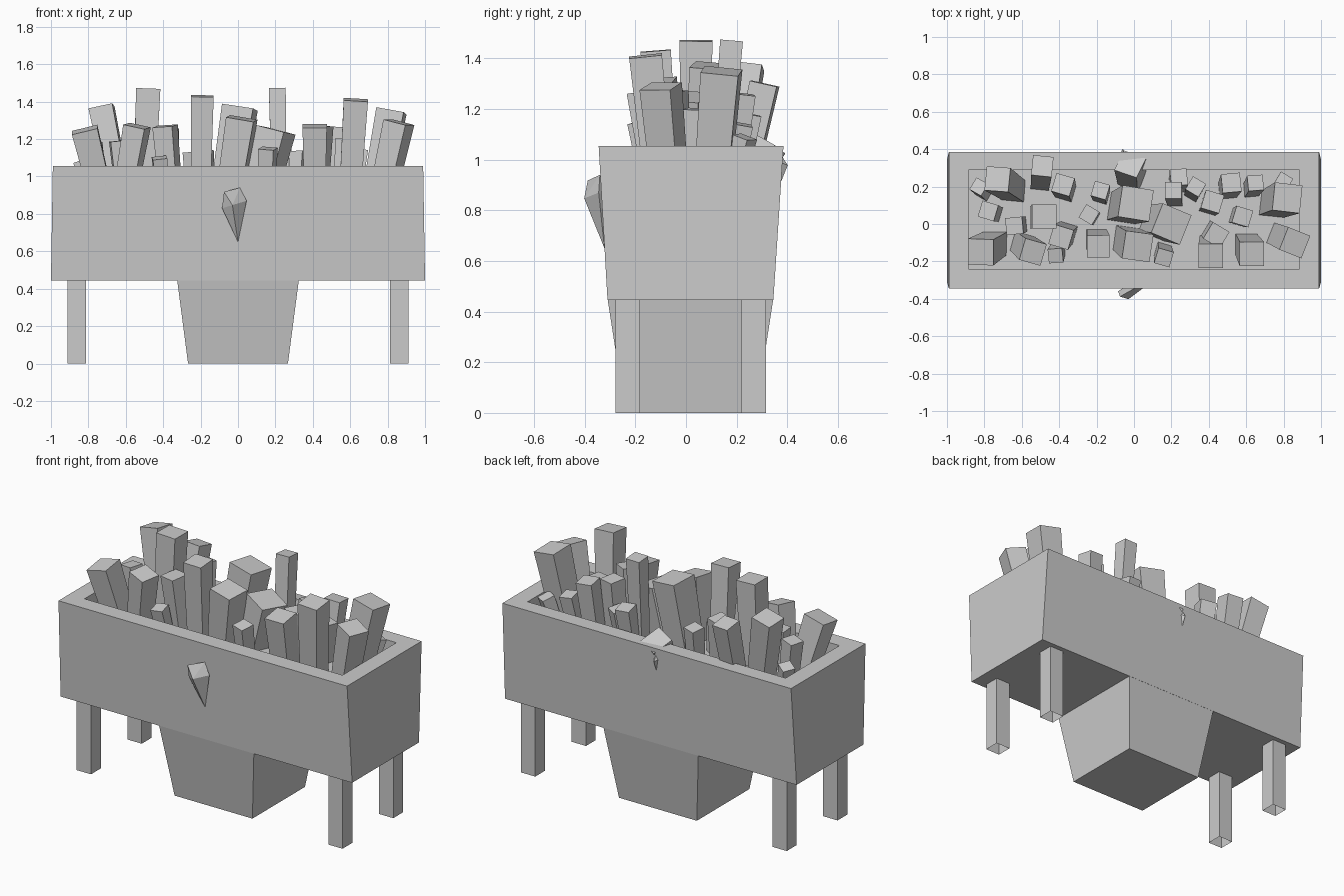
import bpy, bmesh
from mathutils import Vector


def finish(name, bm):
    bmesh.ops.recalc_face_normals(bm, faces=bm.faces)
    mesh = bpy.data.meshes.new(name)
    bm.to_mesh(mesh)
    bm.free()
    ob = bpy.data.objects.new(name, mesh)
    bpy.context.collection.objects.link(ob)
    return ob


def rings(name, levels, cap_start=True, cap_end=True):
    """Skin rectangles (x0, x1, y0, y1, z) one after another."""
    bm = bmesh.new()
    loops = [[bm.verts.new(p) for p in ((a, c, z), (b, c, z), (b, d, z), (a, d, z))]
             for a, b, c, d, z in levels]
    for lo, hi in zip(loops, loops[1:]):
        for i in range(4):
            j = (i + 1) % 4
            bm.faces.new((lo[i], lo[j], hi[j], hi[i]))
    if cap_start:
        bm.faces.new(loops[0])
    if cap_end:
        bm.faces.new(loops[-1])
    return finish(name, bm)


def hull(name, points):
    bm = bmesh.new()
    for p in points:
        bm.verts.new(p)
    bmesh.ops.convex_hull(bm, input=bm.verts)
    return finish(name, bm)


def shard(name, base, top, width, turn):
    """Square crystal whose end face is square to its leaning axis."""
    base, top = Vector(base), Vector(top)
    axis = (top - base).normalized()
    side = Vector((1, turn, 0)).normalized()
    side = (side - axis * side.dot(axis)).normalized()
    other = axis.cross(side)
    corners = ((-1, -1), (1, -1), (1, 1), (-1, 1))
    pts = [c + (side * i + other * j) * w / 2
           for c, w in ((base, width * 0.88), (top, width)) for i, j in corners]
    return hull(name, pts)


# Trough with a thick rim and sunken floor
rings("trough", [(-1, 1, -0.31, 0.345, 0.445), (-0.99, 0.99, -0.345, 0.385, 1.055),
                 (-0.885, 0.885, -0.24, 0.288, 1.055), (-0.885, 0.885, -0.24, 0.288, 0.95)])

# Tapered central pedestal
rings("pedestal", [(-0.267, 0.267, -0.24, 0.275, 0), (-0.325, 0.325, -0.309, 0.344, 0.445)],
      cap_end=False)

# Four open-ended legs
for x in (-0.863, 0.863):
    for y in (-0.23, 0.267):
        box = (x - 0.049, x + 0.049, y - 0.048, y + 0.048)
        rings("leg", [box + (0,), box + (0.445,)], False, False)

# Pointed gems set in the front and back walls
hull("front_gem", [(-0.085, -0.36, 0.83), (-0.03, -0.402, 0.847), (0.046, -0.345, 0.87),
                   (0, -0.30, 0.84), (0.01, -0.34, 0.94), (-0.075, -0.388, 0.918),
                   (0, -0.322, 0.65)])
hull("back_gem", [(-0.06, 0.402, 0.978), (-0.08, 0.37, 0.99), (-0.04, 0.37, 0.99),
                  (-0.06, 0.375, 1.02), (-0.06, 0.37, 0.90)])

# Tall crystals: top x, y, z, width, base x, turn
tall = [
    (-0.73, 0.24, 1.37, 0.13, -0.64, -0.1), (-0.82, -0.15, 1.25, 0.14, -0.74, 0.0),
    (-0.48, 0.04, 1.47, 0.13, -0.50, 0.0), (-0.49, 0.31, 1.30, 0.11, -0.50, -0.1),
    (-0.19, -0.12, 1.43, 0.12, -0.20, 0.0), (0.01, 0.11, 1.37, 0.17, -0.06, -0.15),
    (0.02, -0.12, 1.31, 0.15, -0.04, -0.15), (0.20, 0.0, 1.25, 0.17, 0.12, -0.4),
    (0.21, 0.18, 1.47, 0.09, 0.22, 0.0), (0.41, -0.17, 1.27, 0.13, 0.41, 0.0),
    (0.63, -0.16, 1.41, 0.13, 0.60, 0.0), (0.82, 0.14, 1.35, 0.15, 0.74, -0.1),
    (0.86, -0.10, 1.29, 0.13, 0.78, -0.4), (-0.54, -0.15, 1.27, 0.12, -0.60, -0.3),
    (-0.39, -0.07, 1.27, 0.11, -0.36, -0.3), (-0.02, 0.32, 1.07, 0.13, -0.01, -0.5),
]
for i, (x, y, z, w, bx, turn) in enumerate(tall):
    shard(f"tall_crystal_{i}", (bx, 0.02 + (y - 0.02) * 0.72, 0.93), (x, y, z), w, turn)

# Short crystals: top x, y, z
short = [
    (-0.38, 0.21, 1.26), (-0.64, -0.01, 1.19), (-0.83, 0.20, 1.08), (-0.78, 0.07, 1.18),
    (-0.42, -0.17, 1.10), (-0.24, 0.05, 1.13), (-0.18, 0.18, 1.14), (0.24, 0.25, 1.18),
    (0.33, 0.20, 1.13), (0.42, 0.12, 1.26), (0.52, 0.22, 1.26), (0.44, -0.06, 1.27),
    (0.58, 0.04, 1.20), (0.65, 0.22, 1.14), (0.80, 0.23, 1.09), (0.16, -0.18, 1.15),
]
for i, (x, y, z) in enumerate(short):
    shard(f"short_crystal_{i}", (x * 0.96, 0.02 + (y - 0.02) * 0.8, 0.93), (x, y, z),
          0.07 + 0.15 * (z - 1.05), (-0.3, 0.1, -0.6)[i % 3])
